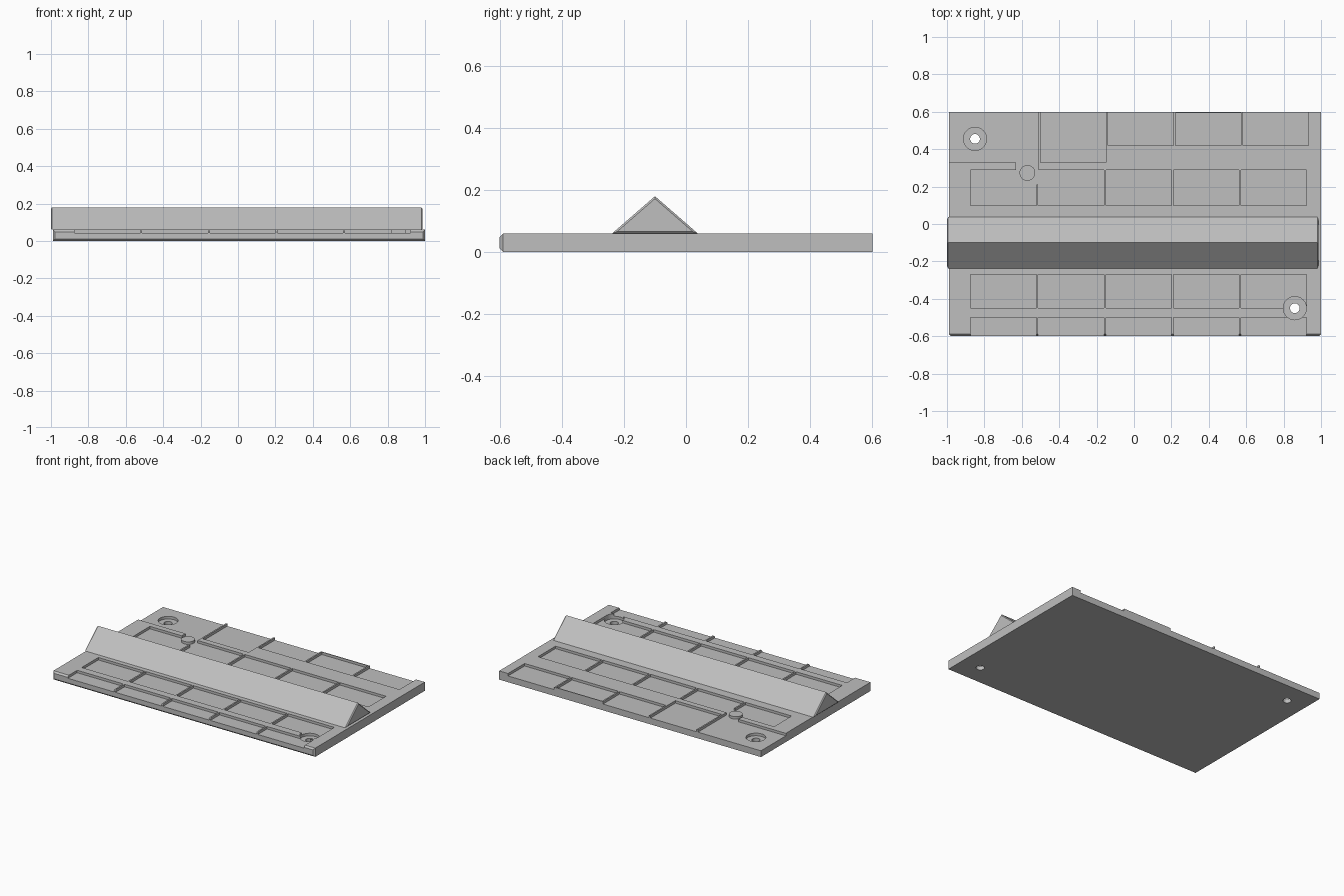
import bpy
import bmesh

if "Cube" in bpy.data.objects:
    bpy.data.objects.remove(bpy.data.objects["Cube"], do_unlink=True)

GREY = (0.52, 0.52, 0.52, 1)
mat = bpy.data.materials.new("plain grey")
mat.use_nodes = True
mat.diffuse_color = GREY
mat.node_tree.nodes["Principled BSDF"].inputs["Base Color"].default_value = GREY

TOP, FLOOR = 0.06, 0.043     # plate top and pocket floor
HIGH = TOP + 0.04            # cutters reach above the top


def finish(bm, name):
    bmesh.ops.recalc_face_normals(bm, faces=bm.faces[:])
    mesh = bpy.data.meshes.new(name)
    bm.to_mesh(mesh)
    bm.free()
    obj = bpy.data.objects.new(name, mesh)
    mesh.materials.append(mat)
    bpy.context.collection.objects.link(obj)
    return obj


def prism(bm, outline, axis, a, b):
    """Extrude a 2D outline along x or z from a to b."""
    place = (lambda p, t: (t, *p)) if axis == "x" else (lambda p, t: (*p, t))
    face = bm.faces.new([bm.verts.new(place(p, a)) for p in outline])
    ext = bmesh.ops.extrude_face_region(bm, geom=[face])
    verts = [g for g in ext["geom"] if isinstance(g, bmesh.types.BMVert)]
    shift = (b - a, 0, 0) if axis == "x" else (0, 0, b - a)
    bmesh.ops.translate(bm, verts=verts, vec=shift)


def box(name, x0, x1, y0, y1, z0, z1):
    bm = bmesh.new()
    prism(bm, [(x0, y0), (x1, y0), (x1, y1), (x0, y1)], "z", z0, z1)
    return finish(bm, name)


def cylinder(name, x, y, radius, z0, z1):
    bm = bmesh.new()
    bmesh.ops.create_cone(bm, cap_ends=True, segments=40, radius1=radius,
                          radius2=radius, depth=z1 - z0)
    bmesh.ops.translate(bm, verts=bm.verts[:], vec=(x, y, (z0 + z1) / 2))
    return finish(bm, name)


def bevel_where(obj, test, width):
    bm = bmesh.new()
    bm.from_mesh(obj.data)
    edges = [e for e in bm.edges if all(test(v.co) for v in e.verts)]
    bmesh.ops.bevel(bm, geom=edges, offset=width, segments=1, affect="EDGES")
    bm.to_mesh(obj.data)
    bm.free()


def cut(target, cutter):
    cutter.hide_render = True
    mod = target.modifiers.new("cut", "BOOLEAN")
    mod.operation, mod.solver, mod.object = "DIFFERENCE", "EXACT", cutter
    bpy.context.view_layer.objects.active = target
    bpy.ops.object.modifier_apply(modifier=mod.name)
    bpy.data.objects.remove(cutter, do_unlink=True)


def pocket(x0, x1, y0, y1):
    cut(plate, box("pocket_cutter", x0, x1, y0, y1, FLOOR, HIGH))


# Base plate with a chamfered front end
plate = box("base_plate", -0.99, 1, -0.6, 0.6, 0, TOP)
bevel_where(plate, lambda c: c.y < -0.59, 0.011)

# Rows of brick pockets separated by thin ribs
PITCH, WIDTH = 0.361, 0.351
for y0, y1 in ((-0.65, -0.5), (-0.45, -0.27), (0.1, 0.29)):
    for i in range(5):
        x = -0.873 + i * PITCH
        pocket(x, x + WIDTH, y0, y1)

# Back row, open at the rear edge; one brick keeps a thin rear lip
for i, (y0, y1) in enumerate(((0.33, 0.65), (0.42, 0.65), (0.42, 0.594), (0.42, 0.65))):
    x = -0.501 + i * PITCH
    pocket(x, x + WIDTH, y0, y1)

# Low corner and the passage joining it to the bricks round the peg
pocket(-1.05, -0.511, 0.33, 0.65)
pocket(-0.63, -0.511, 0.28, 0.34)
pocket(-0.53, -0.505, 0.21, 0.29)

# Counterbored screw holes
for x, y in ((-0.85, 0.455), (0.86, -0.45)):
    cut(plate, cylinder("counterbore_cutter", x, y, 0.062, 0.025, HIGH))
    cut(plate, cylinder("hole_cutter", x, y, 0.026, -0.05, HIGH))

# Round peg standing in the bricks
cylinder("round_peg", -0.57, 0.273, 0.042, 0.03, TOP)

# Triangular ridge with lightly chamfered ends
bm = bmesh.new()
prism(bm, [(-0.238, TOP), (0.038, TOP), (-0.1, 0.18)], "x", -1, 0.986)
ridge = finish(bm, "ridge")
bevel_where(ridge, lambda c: c.x > 0.98, 0.006)
bevel_where(ridge, lambda c: c.x < -0.99, 0.006)
